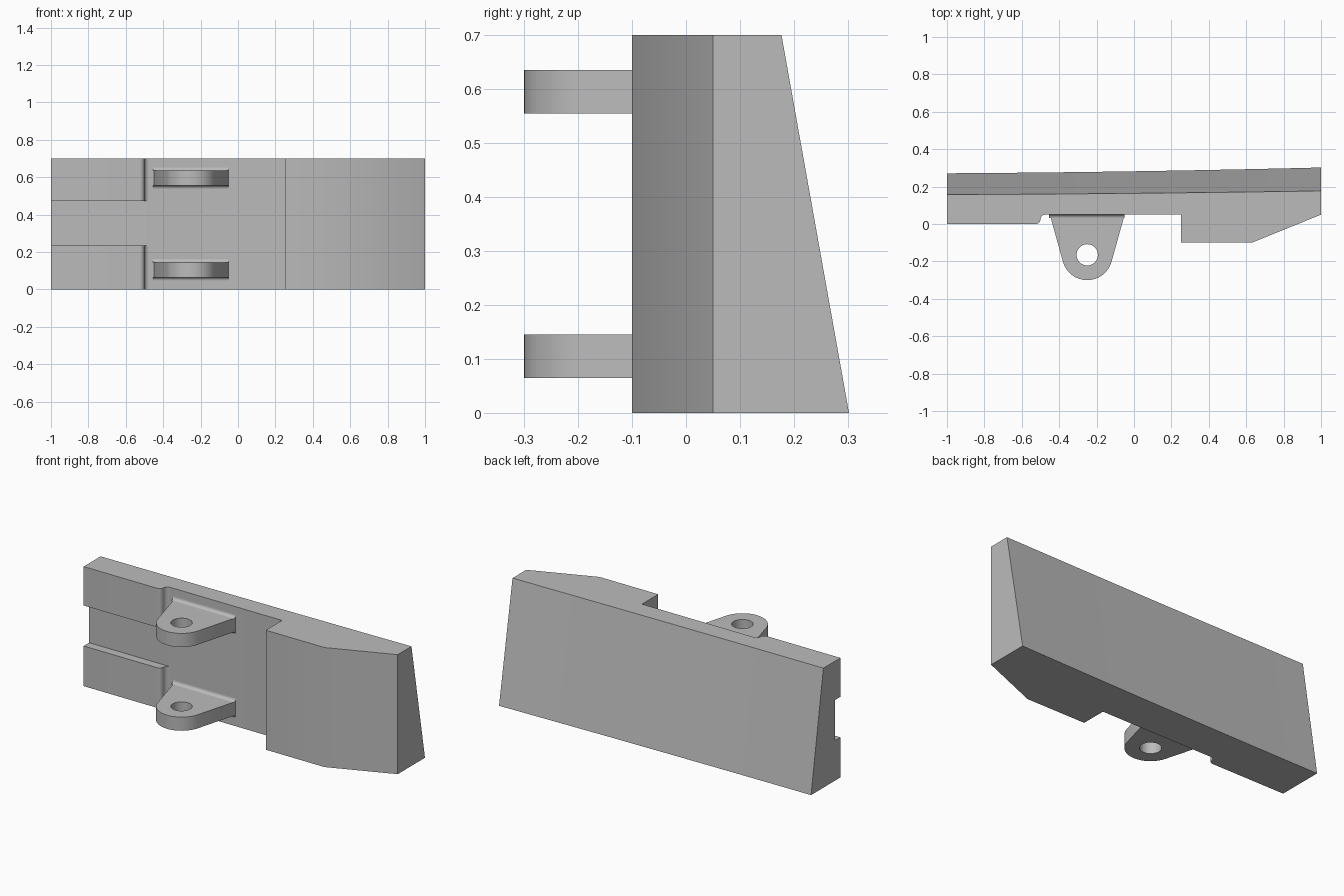
import bpy, bmesh
from math import sin, cos, acos, atan2, hypot, pi, radians

cube = bpy.data.objects.get("Cube")
if cube:
    bpy.data.objects.remove(cube, do_unlink=True)

grey = bpy.data.materials.new("plain grey")
grey.use_nodes = True
colour = (0.5, 0.5, 0.5, 1)
grey.diffuse_color = colour
grey.node_tree.nodes["Principled BSDF"].inputs["Base Color"].default_value = colour

HEIGHT, FLOOR = 0.7, 0.05


def loft(name, ring_a, ring_b):
    """Closed solid between two matching rings of points."""
    bm = bmesh.new()
    a = [bm.verts.new(p) for p in ring_a]
    b = [bm.verts.new(p) for p in ring_b]
    bm.faces.new(a)
    bm.faces.new(b)
    for i in range(len(a)):
        j = (i + 1) % len(a)
        bm.faces.new((a[i], a[j], b[j], b[i]))
    bmesh.ops.recalc_face_normals(bm, faces=bm.faces)
    mesh = bpy.data.meshes.new(name)
    bm.to_mesh(mesh)
    bm.free()
    mesh.materials.append(grey)
    obj = bpy.data.objects.new(name, mesh)
    bpy.context.collection.objects.link(obj)
    return obj


def prism(name, outline, z0, z1):
    return loft(name, [(x, y, z0) for x, y in outline], [(x, y, z1) for x, y in outline])


def arc(cx, cy, r, start, end, n):
    return [(cx + r * cos(start + (end - start) * i / n),
             cy + r * sin(start + (end - start) * i / n)) for i in range(n + 1)]


def activate(obj):
    bpy.ops.object.select_all(action='DESELECT')
    obj.select_set(True)
    bpy.context.view_layer.objects.active = obj


def cut(obj, cutter):
    mod = obj.modifiers.new("cut", 'BOOLEAN')
    mod.operation, mod.solver, mod.object = 'DIFFERENCE', 'EXACT', cutter
    activate(obj)
    bpy.ops.object.modifier_apply(modifier=mod.name)
    bpy.data.objects.remove(cutter, do_unlink=True)


def smooth(obj):
    activate(obj)
    bpy.ops.object.shade_smooth_by_angle(angle=radians(30))


# Body: plan outline with rounded step, recess and thick tapered end
front = [(-1, 0)]
front += arc(-0.525, 0.025, 0.025, -pi / 2, 0, 6)
front += arc(-0.475, 0.025, 0.025, pi, pi / 2, 6)
front += [(0.25, FLOOR), (0.25, -0.1), (0.63, -0.1), (1, FLOOR)]


def back(left, right, n=12):
    # gently bowed rear edge, running from right end to left end
    return [(1 - 2 * i / n, left + (right - left) * (0.4 * t + 0.6 * t * t))
            for i in range(n + 1) for t in [1 - i / n]]


low = front + back(0.271, 0.302)
high = front + back(0.157, 0.177)
body = loft("body", [(x, y, 0) for x, y in low], [(x, y, HEIGHT) for x, y in high])

# Channel between the two raised rails
channel = [(-1.1, -0.1), (-0.48, -0.1), (-0.48, FLOOR), (-1.1, FLOOR)]
cut(body, prism("channel_cutter", channel, 0.235, 0.472))
smooth(body)

# Hinge lugs: tangent-sided plates with round ends and pin holes
CX, CY, R, HALF = -0.25, -0.165, 0.135, 0.2
rise = FLOOR - CY
tangent = atan2(rise, -HALF) + acos(R / hypot(HALF, rise))
lug_outline = [(CX - HALF, FLOOR)] + arc(CX, CY, R, tangent, 3 * pi - tangent, 24)
lug_outline += [(CX + HALF, FLOOR), (CX + HALF, FLOOR + 0.01), (CX - HALF, FLOOR + 0.01)]
FILLET = 0.018

for place, z0 in (("lower", 0.065), ("upper", 0.555)):
    z1 = z0 + 0.08
    lug = prism(place + "_lug", lug_outline, z0, z1)
    cut(lug, prism("pin_cutter", arc(CX, CY, 0.057, 0, 2 * pi * 31 / 32, 31), z0 - 0.1, z1 + 0.1))
    smooth(lug)
    # Fillets where the lug meets the recess
    for side, z, s in (("top", z1, 1), ("bottom", z0, -1)):
        curve = arc(FLOOR - FILLET, FILLET, FILLET, -pi / 2, 0, 6)
        section = [(y, z + s * h) for y, h in curve + [(FLOOR, 0)]]
        smooth(loft(f"{place}_lug_{side}_fillet",
                    [(CX - HALF - 0.005, y, h) for y, h in section],
                    [(CX + HALF, y, h) for y, h in section]))
